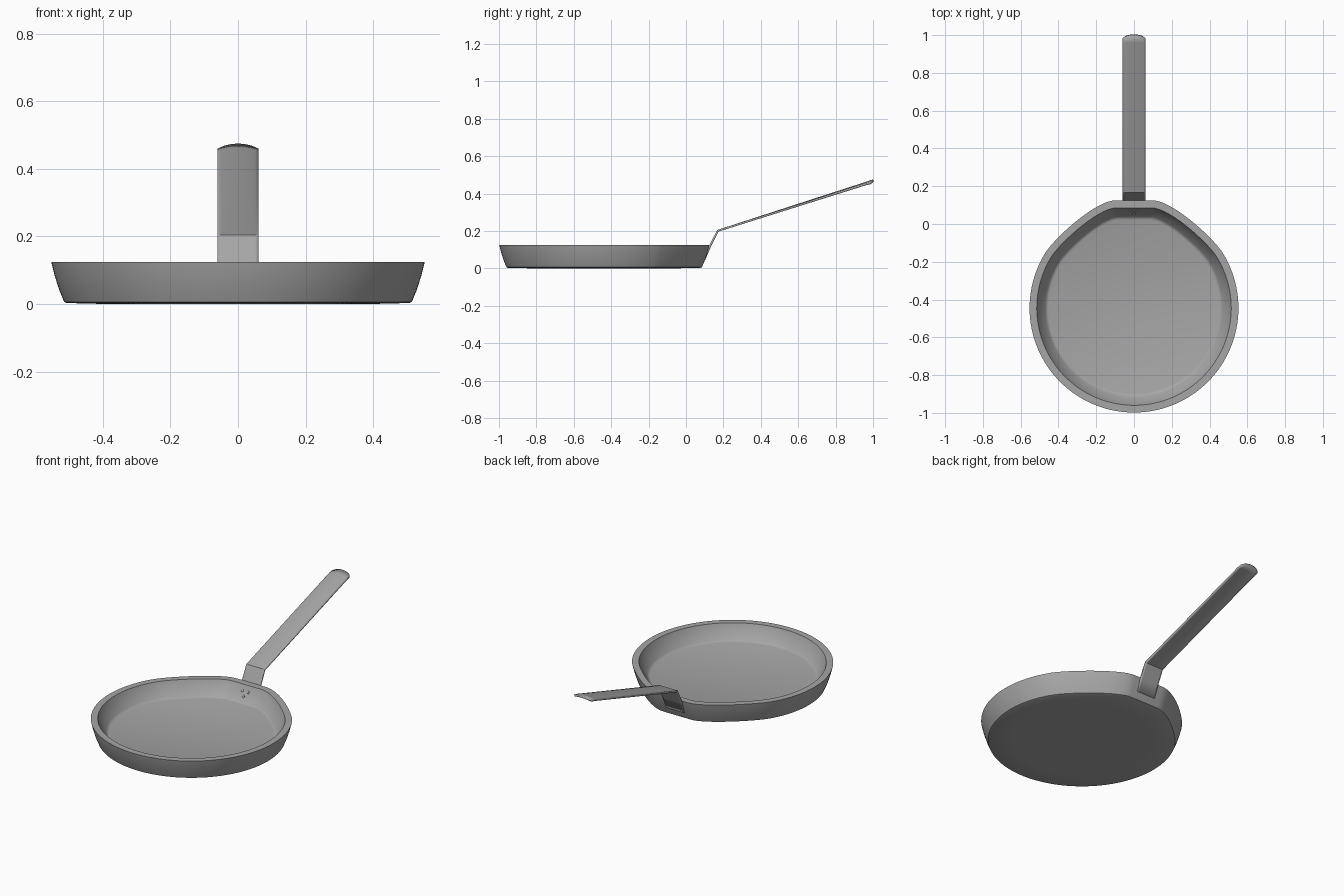
import bpy, bmesh, math
from mathutils import Vector

if "Cube" in bpy.data.objects:
    bpy.data.objects.remove(bpy.data.objects["Cube"])

CY = -0.445  # centre of the pan bowl

metal = bpy.data.materials.new("dark_metal")
metal.diffuse_color = (0.38, 0.38, 0.38, 1)
metal.use_nodes = True
metal.node_tree.nodes["Principled BSDF"].inputs["Base Color"].default_value = metal.diffuse_color


def finish(name, bm, angle=35):
    bmesh.ops.recalc_face_normals(bm, faces=bm.faces)
    me = bpy.data.meshes.new(name)
    bm.to_mesh(me)
    bm.free()
    me.materials.append(metal)
    ob = bpy.data.objects.new(name, me)
    bpy.context.collection.objects.link(ob)
    bpy.ops.object.select_all(action='DESELECT')
    ob.select_set(True)
    bpy.context.view_layer.objects.active = ob
    bpy.ops.object.shade_smooth_by_angle(angle=math.radians(angle))
    return ob


# Unit outline: circle with a flattened back where the handle joins
def outline():
    a0 = math.radians(32)
    p = [Vector((math.cos(a0), math.sin(a0))), Vector((0.763, 0.666)),
         Vector((0.37, 1.03)), Vector((0.18, 1.03))]
    half = []
    for i in range(49):
        a = -math.pi / 2 + (a0 + math.pi / 2) * i / 48
        half.append(Vector((math.cos(a), math.sin(a))))
    for i in range(1, 21):
        t = i / 20
        s = 1 - t
        half.append(p[0] * s**3 + p[1] * 3 * s * s * t + p[2] * 3 * s * t * t + p[3] * t**3)
    return half + [Vector((-q.x, q.y)) for q in reversed(half[1:])]


# Pan: the outline swept through a radius/height profile
profile = [(0.39, 0.0), (0.508, 0.003), (0.515, 0.006), (0.529, 0.04), (0.542, 0.08),
           (0.551, 0.115), (0.553, 0.125), (0.515, 0.125), (0.505, 0.10),
           (0.469, 0.044), (0.462, 0.038), (0.453, 0.035)]
bm = bmesh.new()
shape = outline()
rings = [[bm.verts.new((q.x * r, CY + q.y * r, z)) for q in shape] for r, z in profile]
n = len(shape)
for a, b in zip(rings, rings[1:]):
    for i in range(n):
        j = (i + 1) % n
        bm.faces.new((a[i], a[j], b[j], b[i]))
bm.faces.new(rings[0])
bm.faces.new(rings[-1])
finish("pan", bm)

# Handle: bent strap, crowned towards its rounded tip (y, z, crown)
path = [(0.093, 0.05, 0), (0.124, 0.122, 0), (0.167, 0.205, 0),
        (0.96, 0.462, 0.007), (1.0, 0.475, 0.01)]
W, TIP, TH, COLS = 0.061, 0.022, 0.011, 12
bm = bmesh.new()
rows = []
for k, (y, z, crown) in enumerate(path):
    row = []
    for c in range(COLS + 1):
        u = 2 * c / COLS - 1
        drop = TIP * (1 - math.sqrt(1 - 0.95 * u * u)) if k == 4 else 0
        row.append(bm.verts.new((u * W, y - drop, z - drop * 0.325 - crown * u * u)))
    rows.append(row)
for a, b in zip(rows, rows[1:]):
    for c in range(COLS):
        bm.faces.new((a[c], a[c + 1], b[c + 1], b[c]))
handle = finish("handle", bm, 20)
mod = handle.modifiers.new("thickness", 'SOLIDIFY')
mod.thickness = TH
mod.offset = -1

# Rivets: three flat heads on the inner wall under the handle
for i, (x, y, z) in enumerate([(-0.019, 0.069, 0.092), (0.019, 0.069, 0.092), (0, 0.053, 0.068)]):
    bpy.ops.mesh.primitive_uv_sphere_add(segments=16, ring_count=8, radius=0.008, location=(x, y, z),
                                         rotation=(math.radians(60), 0, 0))
    rivet = bpy.context.object
    rivet.scale.z = 0.5
    rivet.name = f"rivet_{i + 1}"
    rivet.data.materials.append(metal)
    bpy.ops.object.shade_smooth_by_angle()
